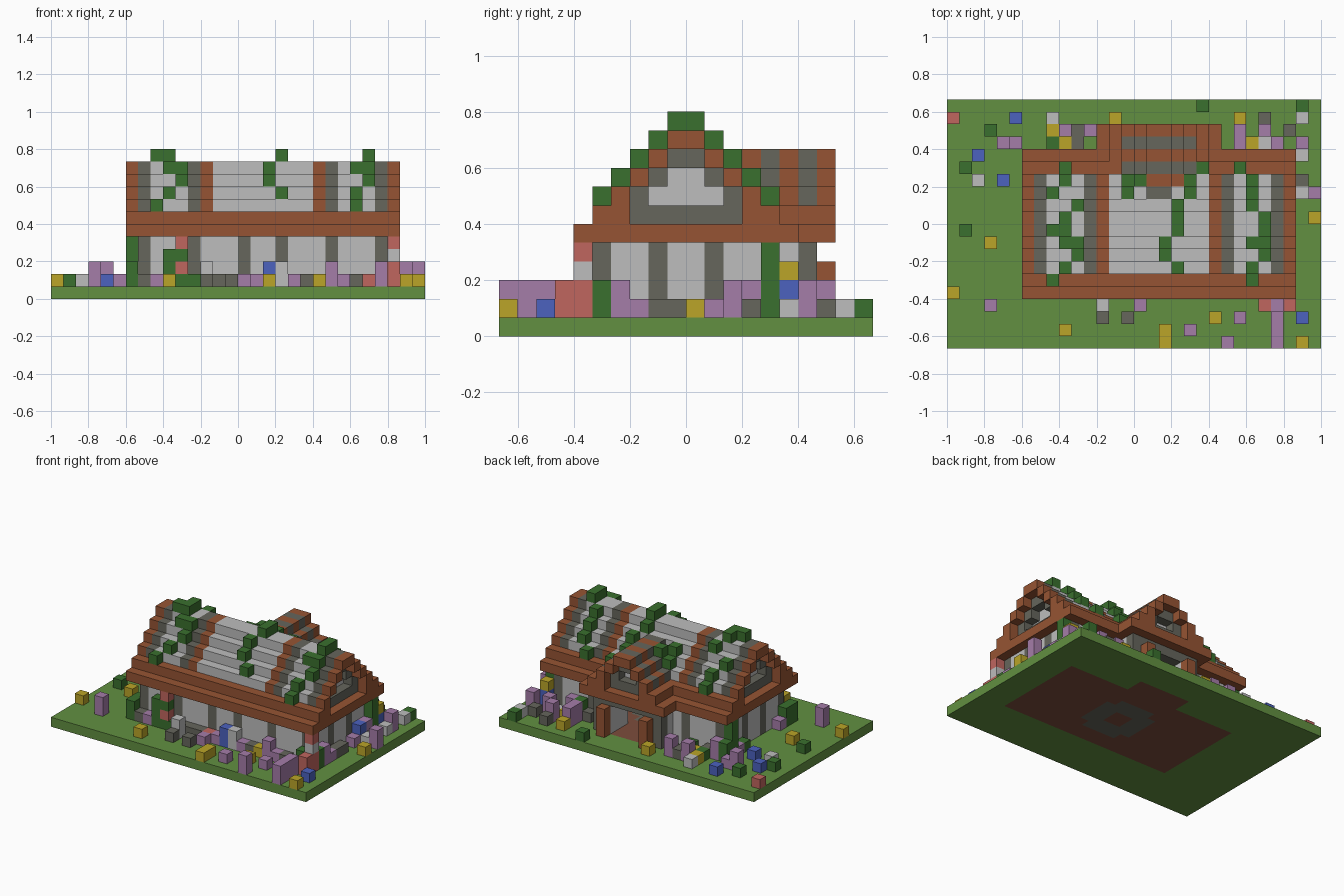
import bpy, bmesh, math
from mathutils import Vector

if "Cube" in bpy.data.objects:
    bpy.data.objects.remove(bpy.data.objects["Cube"])

U = 1 / 15                      # block size
NX, NY = 30, 20                 # plot size in blocks

PALETTE = {
    "grass_green": "629041", "timber_brown": "965433", "stone_grey": "66665c",
    "plaster_white": "bdbdbd", "leaf_green": "3a702e", "petal_yellow": "bba528",
    "petal_red": "c0665f", "petal_purple": "a57da9", "petal_blue": "4c62bf",
    "floor_brown": "7d4d3c",
}
GRASS, WOOD, STONE, WHITE, LEAF, YELLOW, RED, PURPLE, BLUE, FLOOR = PALETTE


def linear(code):
    vals = [v / 255 for v in bytes.fromhex(code)]
    return [v / 12.92 if v < 0.04 else ((v + 0.055) / 1.055) ** 2.4 for v in vals] + [1]


materials = {}
for label, code in PALETTE.items():
    m = bpy.data.materials.new(label)
    m.use_nodes = True
    m.diffuse_color = linear(code)
    bsdf = m.node_tree.nodes["Principled BSDF"]
    bsdf.inputs["Base Color"].default_value = linear(code)
    bsdf.inputs["Roughness"].default_value = 0.9
    materials[label] = m

cells = {}                      # block position -> (part, colour)


def put(part, colour, xs, ys, zs):
    for i in xs:
        for j in ys:
            for k in zs:
                cells[i, j, k] = (part, colour)


def span(a, b):
    return range(a, b + 1)


# lawn, house floor and round floor ring
put("lawn", GRASS, range(NX), range(NY), [0])
put("floor", FLOOR, span(7, 26), span(5, 14), [0])
put("floor", FLOOR, span(14, 19), span(15, 16), [0])
for i in span(13, 20):
    for j in span(6, 13):
        if 1.5 < math.hypot(i - 16.5, j - 9.5) < 3:
            put("floor_ring", STONE, [i], [j], [0])

# walls with stone posts
STOREY = span(1, 4)
for j in (5, 14):
    put("walls", WHITE, span(7, 26), [j], STOREY)
    put("wall_posts", STONE, (7, 11, 15, 18, 22, 26), [j], STOREY)
for i in (7, 26):
    put("walls", WHITE, [i], span(5, 14), STOREY)
    put("wall_posts", STONE, [i], (5, 8, 11, 14), STOREY)

# eaves ring and lower roof beams
put("eaves_beam", WOOD, span(6, 27), (4, 5, 14, 15), [5])
put("eaves_beam", WOOD, (6, 7, 26, 27), span(4, 15), [5])
put("eaves_beam", WOOD, span(6, 27), (5, 6, 13, 14), [6])


def stripe(i):
    if i in (6, 12, 21, 27):
        return WOOD
    return STONE if i in (7, 11, 22, 26) else WHITE


# main stepped roof
for i in span(6, 27):
    for k in span(7, 10):
        put("main_roof", stripe(i), [i], (k - 1, 20 - k), [k])


def gable(part, width, place):
    """Stone arch with a recessed plaster panel; place(t, depth, k) gives the block."""
    for k in span(6, 9):
        inset = max(3, k - 4)
        for t in range(inset, width - inset):
            arch = k == 6 or min(t, width - 1 - t) == inset
            cells[place(t, 0 if arch else 1, k)] = (part, STONE if arch else WHITE)


gable("left_gable", 12, lambda t, d, k: (26 - d, t + 4, k))
gable("right_gable", 12, lambda t, d, k: (7 + d, t + 4, k))

# porch walls, doorway and open door leaves
put("porch_walls", WHITE, span(13, 20), span(15, 16), STOREY)
put("porch_posts", STONE, (13, 20), [16], STOREY)
put("porch_posts", STONE, span(14, 19), [16], [4])
for i in span(15, 18):
    for j in span(14, 16):
        for k in span(1, 3):
            del cells[i, j, k]
put("door_leaves", WOOD, (14, 19), [17], span(1, 3))

# porch roof running into the main roof
put("porch_beam", WOOD, span(12, 21), (16, 17), [5])
put("porch_beam", WOOD, (14, 19), span(15, 17), [6])
for k in span(6, 9):
    for j in range(21 - k, 18):
        colour = STONE if k > 6 and j % 2 == 0 else WOOD
        put("porch_roof", colour, (k + 7, 26 - k), [j], [k])
gable("porch_gable", 10, lambda t, d, k: (t + 12, 16 - d, k))


def plant(part, colour, height, *spots):
    for i, j in spots:
        put(part, colour, [i], [j], span(1, height))


# garden: low and tall plants, and loose stones
plant("yellow_flowers", YELLOW, 1, (0, 4), (3, 8), (8, 17), (9, 16), (13, 18), (23, 18),
      (24, 16), (29, 10), (28, 0), (17, 0), (17, 1), (9, 1), (21, 2), (21, 4))
plant("purple_flowers", PURPLE, 1, (5, 16), (6, 13), (27, 11), (27, 7), (6, 6), (8, 4),
      (16, 4), (19, 4), (23, 4), (15, 3), (26, 3), (23, 2), (19, 1))
plant("purple_flowers", PURPLE, 2, (3, 3), (4, 16), (9, 17), (11, 17), (23, 17), (25, 17),
      (23, 16), (26, 16), (28, 16), (7, 15), (24, 15), (27, 13), (27, 6), (29, 12),
      (22, 4), (26, 2), (26, 1), (22, 0), (26, 0))
plant("blue_flowers", BLUE, 1, (5, 18), (2, 15), (4, 13), (28, 2))
plant("blue_flowers", BLUE, 2, (27, 15), (27, 12), (17, 4))
plant("red_flowers", RED, 1, (0, 18), (15, 4), (25, 3))
plant("red_flowers", RED, 2, (27, 4), (27, 3))
plant("white_flowers", WHITE, 1, (8, 18), (28, 18), (25, 16), (28, 15), (2, 13), (28, 12))
plant("white_flowers", WHITE, 2, (12, 3), (18, 4))
plant("garden_stones", STONE, 1, (10, 17), (27, 17), (10, 16), (25, 18), (8, 15), (22, 15),
      (28, 13), (27, 9), (27, 8), (7, 4), (12, 4), (13, 4), (14, 4), (20, 4), (24, 4),
      (12, 2), (14, 2))
plant("bushes", LEAF, 1, (20, 19), (28, 19), (3, 17), (8, 16), (6, 12), (1, 14), (1, 9),
      (11, 4), (10, 15))
plant("bushes", LEAF, 2, (6, 15), (23, 15), (27, 5), (6, 5), (6, 4), (26, 4))

# climbers on the walls, with blossoms
plant("wall_climbers", LEAF, 4, (27, 14), (6, 14))
plant("wall_climbers", LEAF, 3, (9, 4), (10, 4))
put("red_flowers", RED, [10], [4], [2, 4])
put("red_flowers", RED, [27], [4], [4])
put("white_flowers", WHITE, [27], [4], [3])
put("yellow_flowers", YELLOW, [27], [15], [3])


def drape(i, j):
    top = max(k for (a, b, k) in cells if (a, b) == (i, j))
    put("roof_vines", LEAF, [i], [j], [top + 1])


# vines draped over the roofs, one column offset per row
for base, start, steps in ((8, 5, "0122112011"), (17, 6, "100111"), (23, 5, "1121221110")):
    for n, s in enumerate(steps):
        drape(base + int(s), start + n)
for spot in ((8, 9), (9, 8), (25, 8), (14, 12), (14, 13), (15, 13), (19, 13), (20, 14),
             (19, 12)):
    drape(*spot)

# turn each part into a mesh of its exposed block faces
AXES = [Vector(a) for a in ((1, 0, 0), (0, 1, 0), (0, 0, 1))]
for part in dict.fromkeys(p for p, c in cells.values()):
    bm = bmesh.new()
    mesh = bpy.data.meshes.new(part)
    slots = []
    for pos, (owner, colour) in cells.items():
        if owner != part:
            continue
        if colour not in slots:
            slots.append(colour)
            mesh.materials.append(materials[colour])
        centre = Vector(pos) + Vector((0.5 - NX / 2, 0.5 - NY / 2, 0.5))
        for a in range(3):
            for sign in (1, -1):
                n = AXES[a] * sign
                if tuple(int(v) for v in Vector(pos) + n) in cells:
                    continue
                u = AXES[(a + 1) % 3] / 2
                v = AXES[(a + 2) % 3] * sign / 2
                mid = centre + n / 2
                quad = [bm.verts.new((mid + o) * U) for o in (-u - v, u - v, u + v, v - u)]
                bm.faces.new(quad).material_index = slots.index(colour)
    bmesh.ops.remove_doubles(bm, verts=bm.verts, dist=U / 50)
    bm.to_mesh(mesh)
    bm.free()
    bpy.context.collection.objects.link(bpy.data.objects.new(part, mesh))
